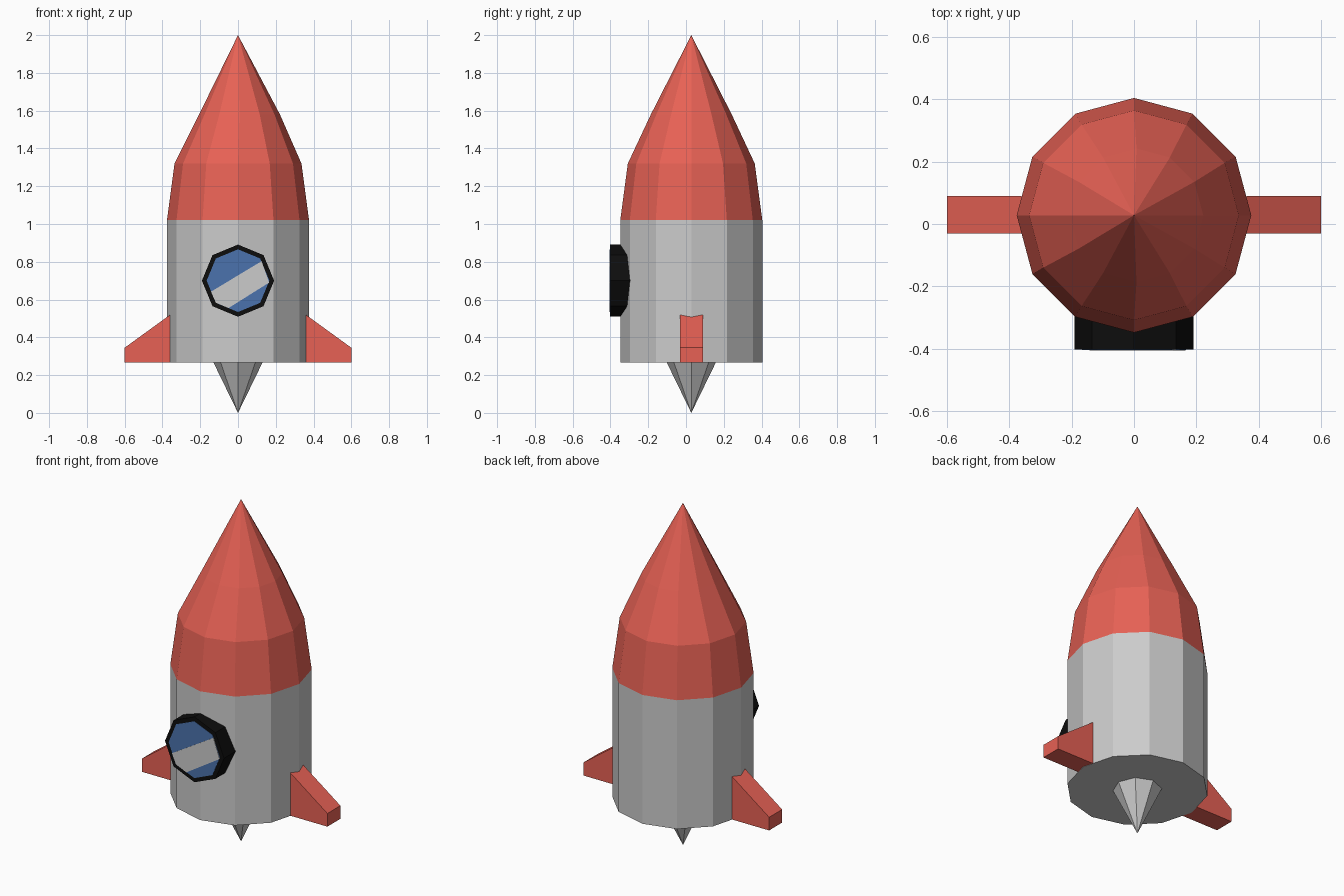
import bpy, bmesh
from math import cos, sin, tau

if "Cube" in bpy.data.objects:
    bpy.data.objects.remove(bpy.data.objects["Cube"])

CY = 0.028  # y of the rocket's axis


def material(name, rgb):
    m = bpy.data.materials.new(name)
    m.diffuse_color = (*rgb, 1)
    m.use_nodes = True
    m.node_tree.nodes["Principled BSDF"].inputs["Base Color"].default_value = m.diffuse_color
    return m


RED = material("red", (0.8, 0.12, 0.09))
BLACK = material("black", (0.004, 0.004, 0.004))
BLUE = material("blue", (0.07, 0.17, 0.42))


def finish(name, bm, mat=None):
    bmesh.ops.recalc_face_normals(bm, faces=bm.faces)
    me = bpy.data.meshes.new(name)
    bm.to_mesh(me)
    bm.free()
    ob = bpy.data.objects.new(name, me)
    bpy.context.collection.objects.link(ob)
    if mat:
        me.materials.append(mat)
    return ob


def lathe(name, rings, sides, mat=None, caps=True):
    """Stack of (radius, z, x shift) rings; radius 0 makes a tip."""
    bm = bmesh.new()
    loops = []
    for r, z, dx in rings:
        count = sides if r else 1
        loops.append([bm.verts.new((dx + r * cos(tau * i / sides),
                                    CY + r * sin(tau * i / sides), z))
                      for i in range(count)])
    for a, b in zip(loops, loops[1:]):
        for i in range(sides):
            j = (i + 1) % sides
            quad = [a[i % len(a)], a[j % len(a)], b[j % len(b)], b[i % len(b)]]
            bm.faces.new(list(dict.fromkeys(quad)))
    if caps:
        for loop in (loops[0], loops[-1]):
            if len(loop) > 2:
                bm.faces.new(loop)
    return finish(name, bm, mat)


def prism(name, outline, y0, y1, mat=None):
    """Extrude an (x, z) outline along y."""
    bm = bmesh.new()
    face = bm.faces.new([bm.verts.new((x, y0, z)) for x, z in outline])
    new = bmesh.ops.extrude_face_region(bm, geom=[face])["geom"]
    bmesh.ops.translate(bm, vec=(0, y1 - y0, 0),
                        verts=[v for v in new if isinstance(v, bmesh.types.BMVert)])
    return finish(name, bm, mat)


def octagon(r, z=0.7):
    return [(r * cos(tau * i / 8), z + r * sin(tau * i / 8)) for i in range(8)]


# hull, nose and bottom spike
lathe("hull", [(0.376, 0.267, 0), (0.376, 1.02, 0)], 12)
lathe("nose_cone", [(0.376, 1.02, 0), (0.336, 1.32, 0),
                    (0.214, 1.58, 0.008), (0, 2.0, 0)], 12, RED, caps=False)
lathe("exhaust_spike", [(0, 0, 0), (0.13, 0.267, 0)], 8, caps=False)

# two side fins
for side, label in ((1, "right"), (-1, "left")):
    prism(label + "_fin", [(side * x, z) for x, z in
                           ((0.36, 0.268), (0.6, 0.268), (0.6, 0.345), (0.36, 0.519))],
          -0.031, 0.089, RED)

# porthole: frame, glass and slanted reflection
prism("window_frame", octagon(0.191), -0.402, -0.29, BLACK)
prism("window_glass", octagon(0.166), -0.404, -0.395, BLUE)
prism("window_reflection", [(-0.143, 0.642), (-0.117, 0.583), (-0.05, 0.555),
                            (0.165, 0.69), (0.125, 0.803)], -0.406, -0.398)
